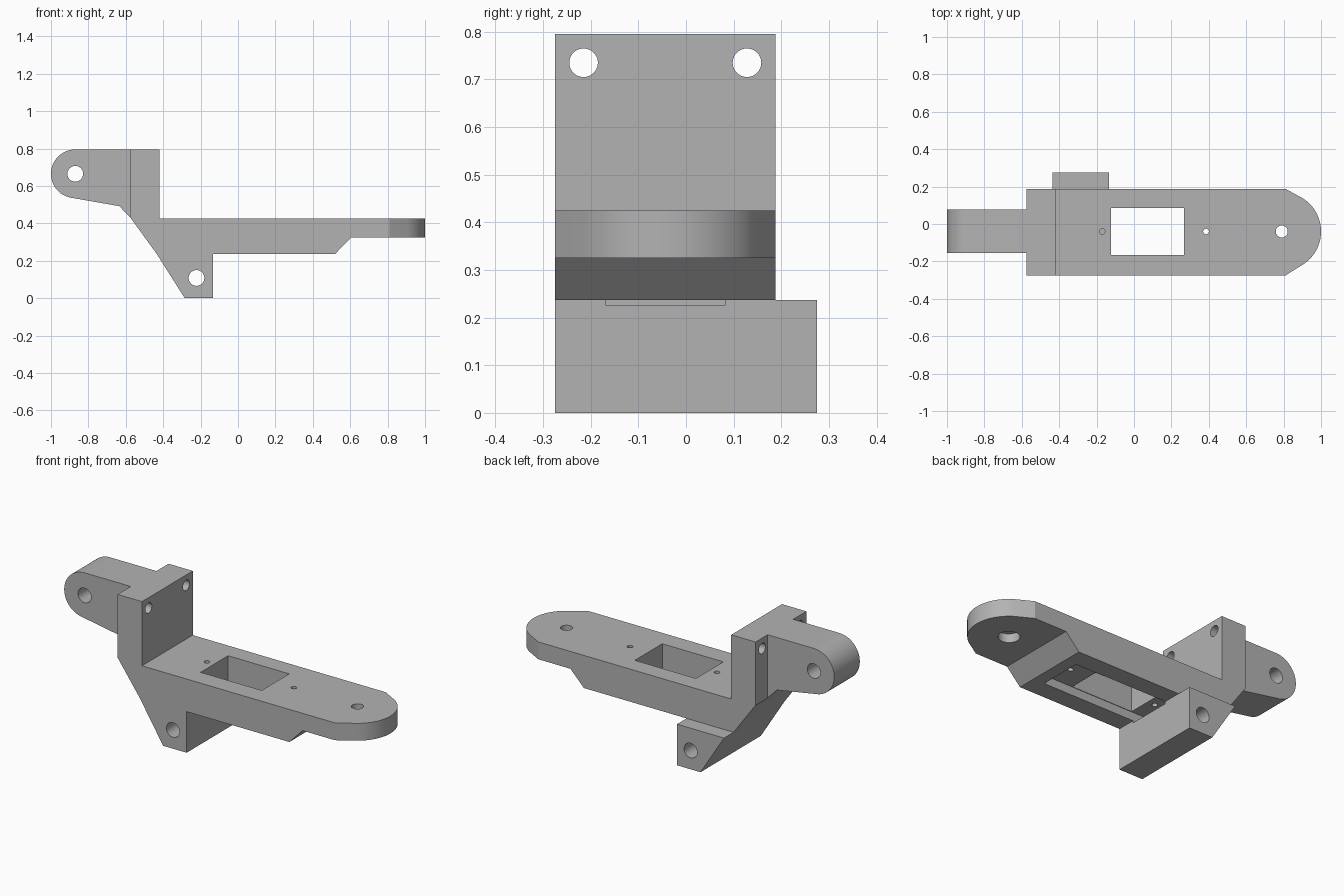
import bpy, bmesh, math
from mathutils import Vector

if "Cube" in bpy.data.objects:
    bpy.data.objects.remove(bpy.data.objects["Cube"], do_unlink=True)

grey = bpy.data.materials.new("plain grey")
grey.use_nodes = True
GREY = (0.45, 0.45, 0.45, 1)
grey.diffuse_color = GREY
grey.node_tree.nodes["Principled BSDF"].inputs["Base Color"].default_value = GREY

AXES = {  # maps profile (u, v) and depth w to x, y, z
    "x": lambda u, v, w: (w, u, v),
    "y": lambda u, v, w: (u, w, v),
    "z": lambda u, v, w: (u, v, w),
}


def prism(name, outline, axis, low, high):
    """Extrude a flat outline along an axis."""
    place = AXES[axis]
    bm = bmesh.new()
    face = bm.faces.new([bm.verts.new(place(u, v, low)) for u, v in outline])
    moved = bmesh.ops.extrude_face_region(bm, geom=[face])["geom"]
    shift = Vector(place(0, 0, high - low))
    bmesh.ops.translate(bm, vec=shift, verts=[g for g in moved if isinstance(g, bmesh.types.BMVert)])
    bmesh.ops.recalc_face_normals(bm, faces=bm.faces)
    mesh = bpy.data.meshes.new(name)
    bm.to_mesh(mesh)
    bm.free()
    mesh.materials.append(grey)
    obj = bpy.data.objects.new(name, mesh)
    bpy.context.collection.objects.link(obj)
    return obj


def arc(u, v, radius, start, end, steps):
    angles = [math.radians(start + (end - start) * i / steps) for i in range(steps + 1)]
    return [(u + radius * math.cos(a), v + radius * math.sin(a)) for a in angles]


def box(u0, u1, v0, v1):
    return [(u0, v0), (u1, v0), (u1, v1), (u0, v1)]


def combine(target, tool, operation):
    """Apply a boolean and discard the tool."""
    mod = target.modifiers.new("shape", "BOOLEAN")
    mod.operation, mod.solver, mod.object = operation, "EXACT", tool
    bpy.context.view_layer.objects.active = target
    bpy.ops.object.modifier_apply(modifier=mod.name)
    bpy.data.objects.remove(tool, do_unlink=True)


def drill(target, u, v, radius, axis, low, high):
    hole = arc(u, v, radius, 0, 360, 40)[:-1]
    combine(target, prism("hole", hole, axis, low, high), "DIFFERENCE")


FRONT, BACK, MID = -0.275, 0.188, -0.04
UNDER, TOP, DECK = 0.237, 0.795, 0.425

# Side profile: upright wall, long deck and foot
bracket = prism("bracket", [
    (-0.575, TOP), (-0.42, TOP), (-0.42, DECK), (1.1, DECK), (1.1, 0.325),
    (0.605, 0.325), (0.52, UNDER), (-0.135, UNDER), (-0.135, 0), (-0.285, 0),
    (-0.435, UNDER), (-0.575, 0.43)], "y", FRONT, BACK)

# Rounded deck end
plan = [(-1, FRONT - 0.1), (0.7, FRONT - 0.1), (0.7, FRONT), (0.81, FRONT)]
plan += arc(0.79, MID, 0.21, -58, 58, 32)
plan += [(0.81, BACK), (0.7, BACK), (0.7, BACK + 0.1), (-1, BACK + 0.1)]
combine(bracket, prism("deck_outline", plan, "z", -0.1, 1), "INTERSECT")

# Rounded hinge lug behind the wall
lug = arc(-0.87, 0.665, 0.13, 90, 259, 32)
lug += [(-0.635, 0.492), (-0.575, 0.43), (-0.5, 0.43), (-0.5, TOP)]
combine(bracket, prism("lug", lug, "y", -0.155, 0.078), "UNION")

# Foot block reaching past the deck
foot = [(-0.135, 0), (-0.285, 0), (-0.435, UNDER), (-0.135, UNDER)]
combine(bracket, prism("foot", foot, "y", BACK, 0.275), "UNION")

# Motor window and the wider pocket under it
combine(bracket, prism("window", box(-0.123, 0.267, -0.165, 0.085), "z", 0.2, 0.5), "DIFFERENCE")
combine(bracket, prism("pocket", box(-0.235, 0.45, -0.168, 0.082), "z", 0.225, 0.285), "DIFFERENCE")

# Pin holes, wall bolts, motor screws and deck bolt with counterbore
drill(bracket, -0.87, 0.665, 0.042, "y", -0.5, 0.5)
drill(bracket, -0.222, 0.108, 0.042, "y", -0.5, 0.5)
for y in (-0.215, 0.128):
    drill(bracket, y, 0.735, 0.03, "x", -0.7, -0.3)
for x in (-0.17, 0.385):
    drill(bracket, x, MID, 0.015, "z", 0.26, 0.5)
drill(bracket, 0.79, MID, 0.032, "z", 0.2, 0.5)
drill(bracket, 0.79, MID, 0.056, "z", 0.2, 0.375)

bpy.ops.object.select_all(action="DESELECT")
bracket.select_set(True)
bpy.context.view_layer.objects.active = bracket
bpy.ops.object.shade_smooth_by_angle(angle=math.radians(20))
